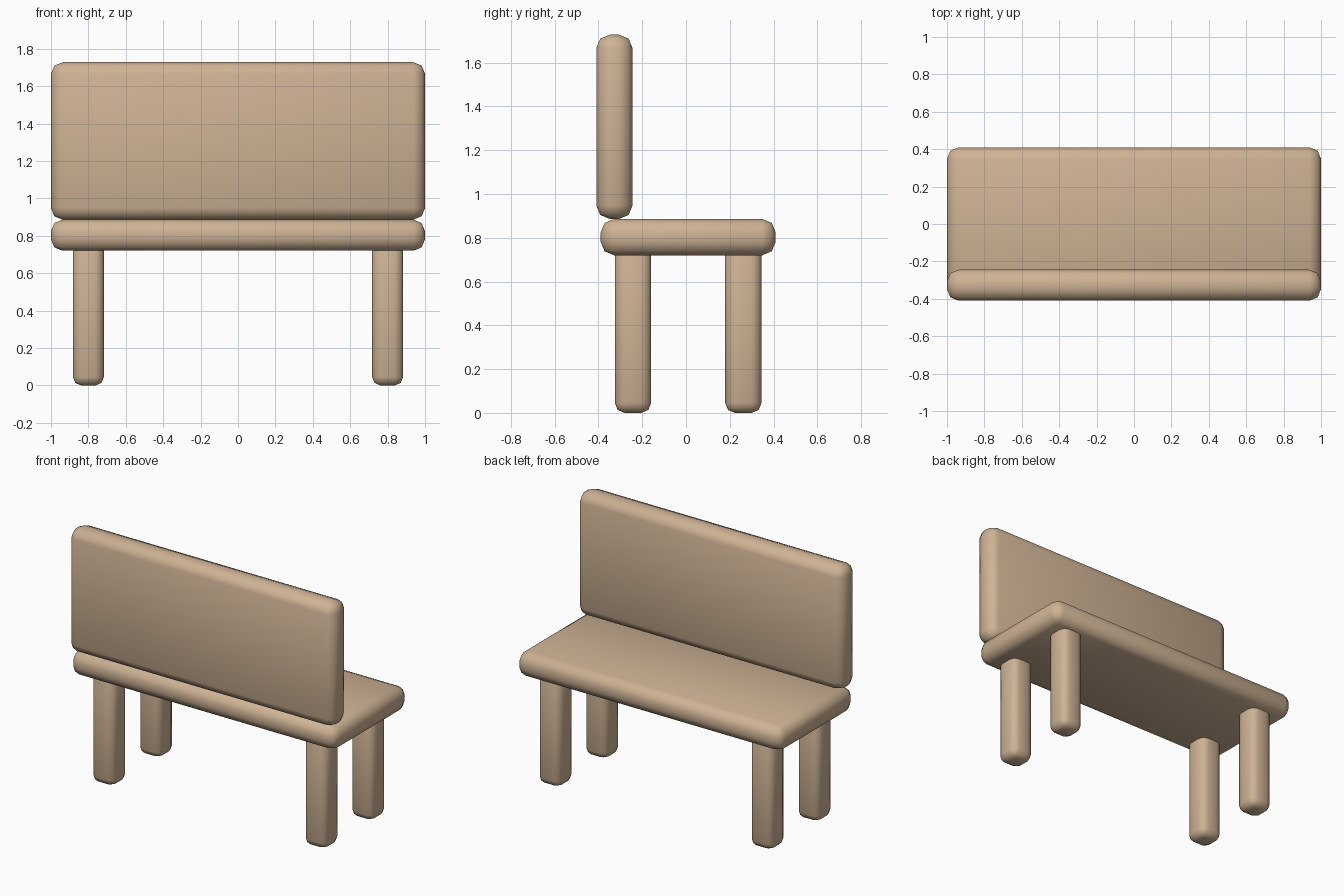
import bpy

if "Cube" in bpy.data.objects:
    bpy.data.objects.remove(bpy.data.objects["Cube"])

wood = bpy.data.materials.new("wood")
wood.diffuse_color = (0.62, 0.45, 0.30, 1)
wood.use_nodes = True
wood.node_tree.nodes["Principled BSDF"].inputs["Base Color"].default_value = wood.diffuse_color


def rounded_box(name, lo, hi, radius):
    """Box between two corners with rounded edges and smooth shading."""
    centre = [(a + b) / 2 for a, b in zip(lo, hi)]
    bpy.ops.mesh.primitive_cube_add(size=1, location=centre)
    ob = bpy.context.object
    ob.name = name
    ob.scale = [b - a for a, b in zip(lo, hi)]
    bpy.ops.object.transform_apply(location=False, rotation=False, scale=True)
    bevel = ob.modifiers.new("round_edges", 'BEVEL')
    bevel.width = radius
    bevel.segments = 2
    bevel.limit_method = 'NONE'
    bpy.ops.object.shade_smooth()
    ob.data.materials.append(wood)
    return ob


# Seat plank and upright backrest
rounded_box("seat", (-1, -0.39, 0.72), (1, 0.41, 0.886), 0.062)
rounded_box("backrest", (-1, -0.41, 0.886), (1, -0.244, 1.728), 0.062)

# Four legs, tops buried in the seat
for side, x in (("left", -0.8), ("right", 0.8)):
    for end, y in (("front", -0.242), ("rear", 0.262)):
        rounded_box(f"{end}_{side}_leg", (x - 0.083, y - 0.083, 0),
                    (x + 0.083, y + 0.083, 0.79), 0.045)
